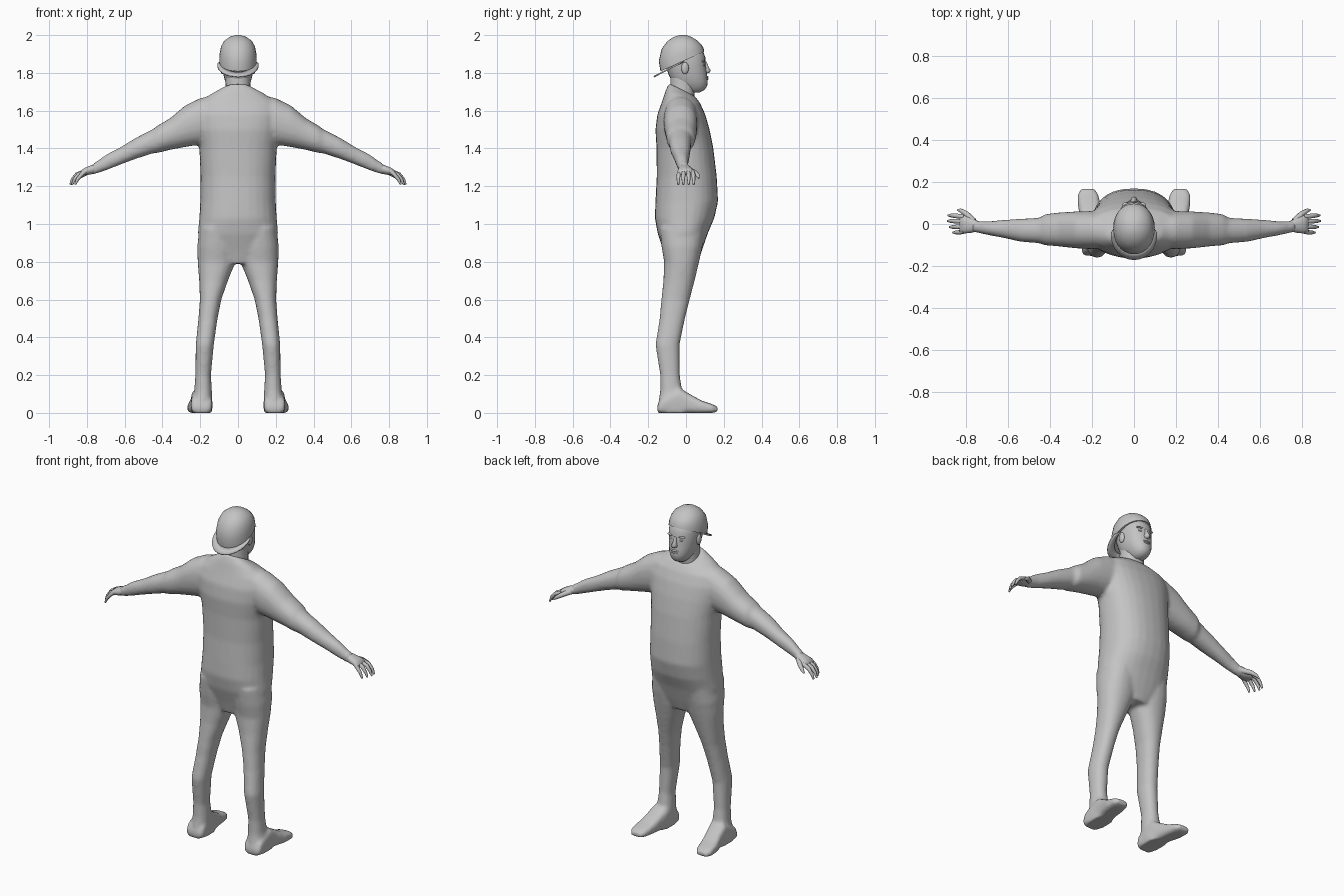
import bpy, bmesh, math

if "Cube" in bpy.data.objects:
    bpy.data.objects.remove(bpy.data.objects["Cube"])

grey = bpy.data.materials.new("plain grey")
grey.diffuse_color = (0.55, 0.55, 0.55, 1)
grey.use_nodes = True
grey.node_tree.nodes["Principled BSDF"].inputs["Base Color"].default_value = grey.diffuse_color


def finish(ob, angle=60):
    if not ob.data.materials:
        ob.data.materials.append(grey)
    bpy.ops.object.select_all(action='DESELECT')
    ob.select_set(True)
    bpy.context.view_layer.objects.active = ob
    bpy.ops.object.shade_smooth_by_angle(angle=math.radians(angle))
    return ob


def add_mesh(name, bm):
    bmesh.ops.recalc_face_normals(bm, faces=bm.faces)
    me = bpy.data.meshes.new(name)
    bm.to_mesh(me)
    bm.free()
    ob = bpy.data.objects.new(name, me)
    bpy.context.collection.objects.link(ob)
    return finish(ob)


def loft(name, axis, rows, n=20, power=2.2, side=1):
    """Rows: position on axis, then min/max of the two other axes, optional z shear by y."""
    bm = bmesh.new()
    rings = []
    for p, a0, a1, b0, b1, *shear in rows:
        ring = []
        for i in range(n):
            t = 2 * math.pi * i / n
            c, s = math.cos(t), math.sin(t)
            a = (a0 + a1) / 2 + (a1 - a0) / 2 * math.copysign(abs(c) ** (2 / power), c)
            b = (b0 + b1) / 2 + (b1 - b0) / 2 * math.copysign(abs(s) ** (2 / power), s)
            x, y, z = {'x': (p, a, b), 'y': (a, p, b), 'z': (a, b, p)}[axis]
            if shear:
                z += shear[0] * (y + 0.02)
            ring.append(bm.verts.new((x * side, y, z)))
        rings.append(ring)
    for r, q in zip(rings, rings[1:]):
        for i in range(n):
            bm.faces.new((r[i], r[(i + 1) % n], q[(i + 1) % n], q[i]))
    bm.faces.new(rings[0])
    bm.faces.new(rings[-1])
    return add_mesh(name, bm)


def sym(rows):
    return [(r[0], -r[1], r[1], *r[2:]) for r in rows]


def tube(name, pts):
    """Tapered round tube through (x, y, z, radius) points."""
    cu = bpy.data.curves.new(name, 'CURVE')
    cu.dimensions = '3D'
    cu.bevel_depth = 1
    cu.bevel_resolution = 2
    cu.use_fill_caps = True
    sp = cu.splines.new('POLY')
    sp.points.add(len(pts) - 1)
    for q, (x, y, z, r) in zip(sp.points, pts):
        q.co = (x, y, z, 1)
        q.radius = r
    ob = bpy.data.objects.new(name, cu)
    bpy.context.collection.objects.link(ob)
    bpy.ops.object.select_all(action='DESELECT')
    ob.select_set(True)
    bpy.context.view_layer.objects.active = ob
    bpy.ops.object.convert(target='MESH')
    return finish(bpy.context.view_layer.objects.active)


def ball(name, loc, size):
    bm = bmesh.new()
    bmesh.ops.create_uvsphere(bm, u_segments=14, v_segments=8, radius=1)
    for v in bm.verts:
        v.co = [l + s * c for l, s, c in zip(loc, size, v.co)]
    return add_mesh(name, bm)


# Clothed body: torso, arms, legs and feet, fused into one skin
parts = [loft("body", 'z', sym([
    (0.79, .10, -.10, .06), (0.86, .19, -.12, .085), (0.95, .213, -.15, .115),
    (1.03, .205, -.165, .15), (1.12, .20, -.162, .170), (1.25, .198, -.155, .163),
    (1.40, .205, -.156, .145), (1.50, .222, -.162, .125), (1.58, .232, -.152, .102),
    (1.64, .215, -.13, .075), (1.685, .14, -.108, .055, -.25), (1.71, .08, -.09, .05, -.5)]), 28, 2.3)]
for s in (1, -1):
    parts.append(loft("arm", 'x', [
        (.12, -.11, .05, 1.47, 1.685), (.20, -.12, .062, 1.42, 1.667), (.28, -.116, .06, 1.407, 1.628),
        (.36, -.107, .055, 1.392, 1.56), (.425, -.102, .047, 1.376, 1.522), (.45, -.092, .03, 1.374, 1.503),
        (.54, -.085, .025, 1.345, 1.457), (.62, -.067, .02, 1.315, 1.408), (.70, -.052, .012, 1.283, 1.367),
        (.745, -.042, .014, 1.268, 1.333), (.77, -.04, .02, 1.262, 1.32)], side=s))
    parts.append(loft("leg", 'z', [
        (.98, .02, .205, -.14, .10), (.88, .005, .216, -.13, .087), (.80, .012, .214, -.116, .07),
        (.70, .053, .206, -.12, .046), (.60, .088, .202, -.131, .02), (.50, .108, .21, -.14, -.005),
        (.36, .128, .224, -.162, -.034), (.20, .143, .226, -.137, -.033), (.12, .138, .232, -.137, -.02),
        (.05, .135, .245, -.147, .02), (0, .135, .25, -.15, .03)], side=s))
    parts.append(loft("foot", 'y', [
        (-.152, .15, .24, -.003, .04), (-.13, .135, .25, -.003, .08), (-.03, .138, .248, -.003, .13),
        (.02, .148, .253, -.003, .10), (.08, .158, .267, -.003, .066), (.14, .168, .27, 0, .046),
        (.168, .188, .252, .004, .032)], power=3.5, side=s))
bpy.ops.object.select_all(action='DESELECT')
for ob in parts:
    ob.select_set(True)
body = parts[0]
bpy.context.view_layer.objects.active = body
bpy.ops.object.join()
rm = body.modifiers.new("fuse", 'REMESH')
rm.mode = 'VOXEL'
rm.voxel_size = 0.011
sm = body.modifiers.new("relax", 'SMOOTH')
sm.factor = 0.5
sm.iterations = 5
for m in [m.name for m in body.modifiers if m.name in ("fuse", "relax")]:
    bpy.ops.object.modifier_move_to_index(modifier=m, index=0 if m == "fuse" else 1)
    bpy.ops.object.modifier_apply(modifier=m)
for v in body.data.vertices:
    v.co.z = max(v.co.z, 0)
for p in body.data.polygons:
    p.use_smooth = True

# Hands with four fingers and a thumb
for s in (1, -1):
    loft("palm", 'x', [
        (.74, -.032, .012, 1.275, 1.325), (.775, -.042, .03, 1.263, 1.313),
        (.81, -.045, .042, 1.258, 1.298), (.832, -.04, .038, 1.258, 1.283)], 14, side=s)
    for y, tip in ((.034, .885), (.012, .888), (-.012, .878), (-.034, .862)):
        tube("finger", [(s * .81, y, 1.278, .012), (s * (tip - .034), y * 1.15, 1.262, .011),
                        (s * (tip - .012), y * 1.2, 1.236, .009), (s * tip, y * 1.2, 1.208, .005)])
    tube("thumb", [(s * .765, .012, 1.288, .017), (s * .80, .048, 1.272, .014),
                   (s * .825, .064, 1.256, .010), (s * .84, .068, 1.243, .005)])

# Neck and head, facing +y
loft("neck", 'z', sym([(1.62, .07, -.085, .04), (1.70, .066, -.084, .046), (1.80, .064, -.082, .05)]))
loft("head", 'z', sym([
    (1.695, .025, .01, .07), (1.71, .042, -.02, .098), (1.73, .056, -.05, .112), (1.755, .068, -.075, .115),
    (1.79, .077, -.092, .112), (1.83, .083, -.105, .106), (1.88, .086, -.115, .103),
    (1.92, .08, -.11, .088), (1.95, .05, -.07, .05)]), 24)
loft("nose", 'z', sym([(1.86, .008, .08, .108), (1.83, .011, .08, .121), (1.812, .017, .08, .131),
                       (1.802, .016, .08, .126), (1.797, .01, .08, .112)]), 12)
ball("upper_lip", (0, .108, 1.778), (.025, .012, .006))
ball("lower_lip", (0, .108, 1.768), (.022, .011, .006))
for s in (1, -1):
    ball("ear", (s * .083, -.005, 1.825), (.011, .02, .032))
    ball("eye", (s * .033, .094, 1.842), (.014, .008, .006))
    ball("brow", (s * .035, .092, 1.862), (.023, .012, .006))

# Cap worn backwards, tilted, with the brim over the neck
loft("cap", 'z', sym([
    (1.86, .099, -.135, .097, .45), (1.90, .098, -.144, .092, .3), (1.94, .09, -.129, .08, .12),
    (1.97, .073, -.10, .058, .04), (1.99, .045, -.066, .03, 0), (2.0, .015, -.035, 0, 0)]), 28, 2.1)
bm = bmesh.new()
N = 16
edge = []
for i in range(N + 1):
    t = math.radians(175 + 190 * i / N)
    c, d = math.cos(t), math.sin(t)
    pair = []
    for rx, ry, cy in ((.088, .105, -.02), (.11, .118, -.052)):
        x, y = rx * c, cy + ry * d
        pair.append(bm.verts.new((x, y, 1.858 + .52 * (y + .02))))
    edge.append(pair)
for a, b in zip(edge, edge[1:]):
    bm.faces.new((a[0], a[1], b[1], b[0]))
brim = add_mesh("cap_brim", bm)
so = brim.modifiers.new("thickness", 'SOLIDIFY')
so.thickness = .008
so.offset = 0
